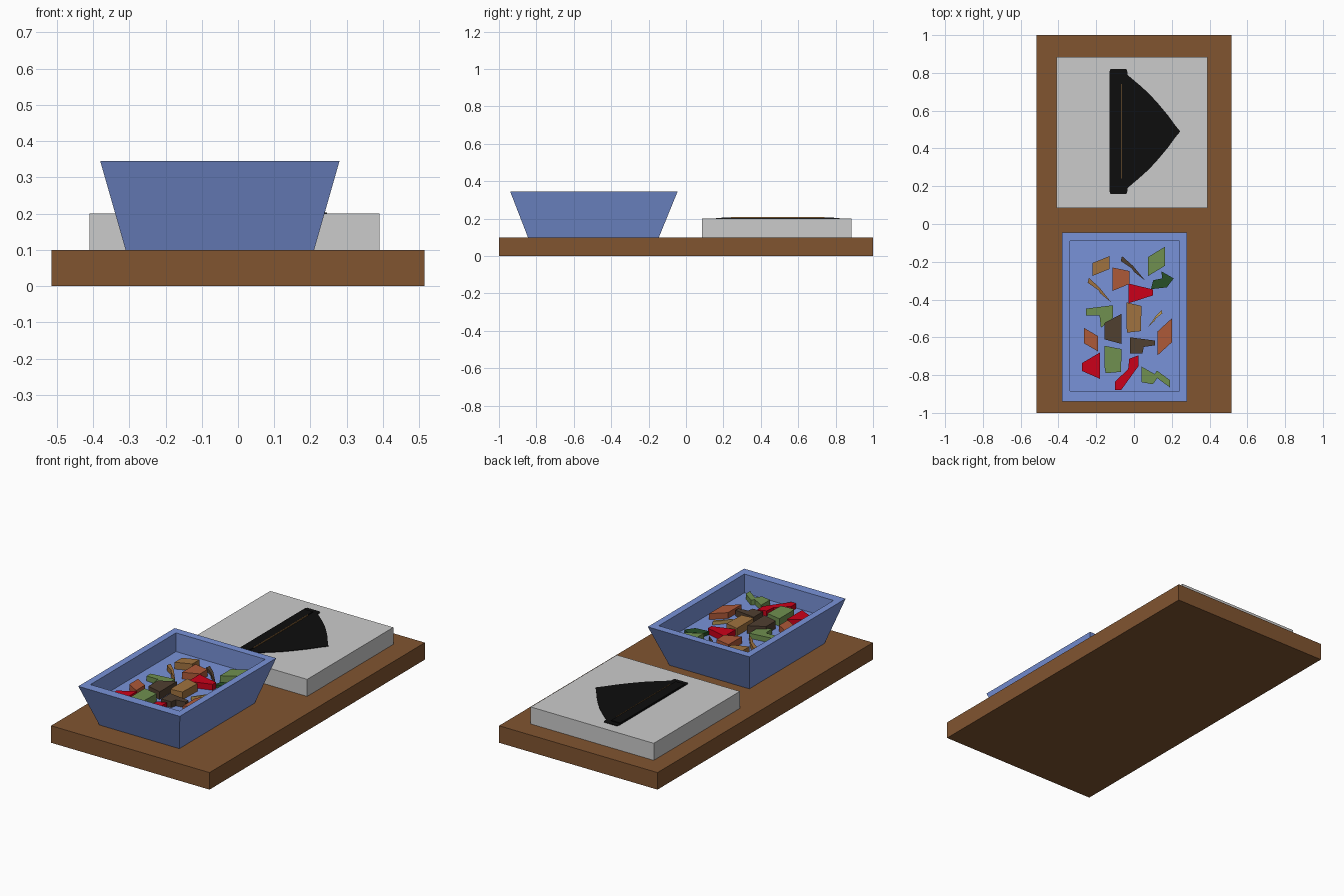
import bpy, bmesh

if "Cube" in bpy.data.objects:
    bpy.data.objects.remove(bpy.data.objects["Cube"])

def mat(name, r, g, b):
    m = bpy.data.materials.new(name)
    m.diffuse_color = (r, g, b, 1)
    m.use_nodes = True
    m.node_tree.nodes["Principled BSDF"].inputs["Base Color"].default_value = m.diffuse_color
    return m

BROWN = mat("wood", .22, .09, .03)
BLUE = mat("blue", .19, .29, .69)
BLACK = mat("black", .004, .004, .004)
TAN = mat("tan", .35, .17, .05)
DARK = mat("dark_brown", .08, .05, .03)
GREEN = mat("light_green", .16, .28, .08)
FOREST = mat("dark_green", .02, .08, .02)
RUST = mat("rust", .42, .1, .04)
RED = mat("red", .6, .0, .01)
YELLOW = mat("yellow", .55, .35, .1)

def finish(name, bm, material):
    bmesh.ops.recalc_face_normals(bm, faces=bm.faces)
    me = bpy.data.meshes.new(name)
    bm.to_mesh(me)
    bm.free()
    ob = bpy.data.objects.new(name, me)
    bpy.context.collection.objects.link(ob)
    if material:
        me.materials.append(material)
    return ob

def loft(name, rings, material, close=True):
    """Skin a stack of equal-sized point rings, capped at both ends."""
    bm = bmesh.new()
    vs = [[bm.verts.new(p) for p in ring] for ring in rings]
    n = len(rings[0])
    for a, b in zip(vs, vs[1:]):
        for i in range(n):
            j = (i + 1) % n
            bm.faces.new((a[i], a[j], b[j], b[i]))
    bm.faces.new(vs[0])
    bm.faces.new(vs[-1])
    return finish(name, bm, material)

def prism(name, pts, z0, z1, material):
    return loft(name, [[(x, y, z) for x, y in pts] for z in (z0, z1)], material)

def rect(x0, x1, y0, y1):
    return [(x0, y0), (x1, y0), (x1, y1), (x0, y1)]

def ring(r, z):
    return [(x, y, z) for x, y in rect(*r)]

# Table board and stone slab
prism("wooden_board", rect(-.515, .515, -1, 1), 0, .1, BROWN)
prism("stone_slab", rect(-.41, .39, .085, .885), .1, .2, None)

# Blade and handle lying flush in the slab
half = [(-.035, .30), (.03, .245), (.08, .20), (.13, .145), (.18, .085), (.22, .03)]
blade = [(x, .49 + d) for x, d in half] + [(.245, .49)] + [(x, .49 - d) for x, d in half[::-1]]
prism("blade", blade, .19, .203, BLACK)
grip = [(-.13, .175), (-.125, .16), (-.04, .16), (-.035, .175),
        (-.035, .805), (-.04, .82), (-.125, .82), (-.13, .805)]
prism("handle", grip, .19, .203, BLACK)
prism("handle_ridge", rect(-.125, -.066, .19, .79), .2, .207, BLACK)
prism("handle_inlay", rect(-.066, -.063, .24, .74), .2, .209, TAN)

# Tapered tub with a raised inner floor
FLOOR = .235
inner = (-.34, .24, -.885, -.09)
loft("tub", [ring((-.31, .21, -.845, -.145), .1), ring((-.38, .28, -.94, -.045), .345),
             ring(inner, .345), ring(inner, FLOOR)], BLUE)

# Unit outlines for the chopped pieces
CUT = [(0, 0), (0, 1), (1, .85), (1, .3)]
SLANT = [(0, 0), (0, .65), (1, 1), (1, .35)]
WEDGE = [(0, .3), (0, .6), (1, 1), (1, 0)]
SLAB = [(.05, 0), (0, .2), (0, 1), (1, .88), (.95, .05)]
SHARD = [(0, .8), (.05, 1), (.5, .6), (1, 0), (.55, .35), (.45, .5)]
ELL = [(0, .55), (0, .85), (1, 1), (1, .45), (.55, 0), (.5, .55)]
FOOT = [(0, 0), (0, 1), (1, .8), (1, .5), (.55, .4), (.5, 0)]
ARROW = [(0, 0), (.1, .5), (.5, .6), (.45, 1), (1, .6), (.7, .1)]
BEND = [(0, 0), (0, .25), (.55, .6), (.6, .9), (1, 1), (1, .7), (.25, 0)]
ZIG = [(0, .25), (0, 1), (.45, .65), (.55, .8), (1, .35), (1, 0), (.55, .45), (.4, .15)]

def flip(s, fx, fy):
    return [(1 - u if fx else u, 1 - v if fy else v) for u, v in s]

# Chopped pieces: name, colour, outline, bounds, thickness
pieces = [
    ("tan_chunk", TAN, flip(SLANT, 0, 0), (-.22, -.13, -.275, -.17), .04),
    ("dark_shard", DARK, SHARD, (-.07, .06, -.30, -.17), .02),
    ("green_slant", GREEN, SLANT, (.075, .165, -.275, -.12), .04),
    ("forest_arrow", FOREST, ARROW, (.09, .21, -.345, -.25), .02),
    ("tan_shard", TAN, SHARD, (-.245, -.12, -.415, -.285), .03),
    ("rust_chunk", RUST, CUT, (-.115, -.025, -.355, -.23), .04),
    ("red_wedge", RED, flip(WEDGE, 1, 1), (-.03, .1, -.42, -.315), .035),
    ("green_corner", GREEN, ELL, (-.255, -.11, -.55, -.43), .03),
    ("dark_chunk", DARK, flip(CUT, 1, 1), (-.155, -.065, -.635, -.475), .045),
    ("tan_slab", TAN, SLAB, (-.04, .04, -.575, -.415), .045),
    ("yellow_shard", YELLOW, flip(SHARD, 1, 0), (.075, .15, -.545, -.455), .02),
    ("rust_slab", RUST, SLANT, (.125, .2, -.695, -.5), .035),
    ("rust_slant", RUST, flip(SLANT, 1, 0), (-.265, -.19, -.675, -.55), .035),
    ("dark_corner", DARK, FOOT, (-.02, .11, -.685, -.6), .035),
    ("red_chunk", RED, WEDGE, (-.275, -.18, -.82, -.68), .035),
    ("green_slab", GREEN, SLAB, (-.155, -.065, -.79, -.645), .045),
    ("red_bend", RED, BEND, (-.1, .025, -.88, -.695), .03),
    ("green_zigzag", GREEN, ZIG, (.04, .19, -.865, -.755), .03),
]
for name, colour, shape, (x0, x1, y0, y1), h in pieces:
    pts = [(x0 + u * (x1 - x0), y0 + v * (y1 - y0)) for u, v in shape]
    prism(name, pts, FLOOR - .002, FLOOR + h, colour)
